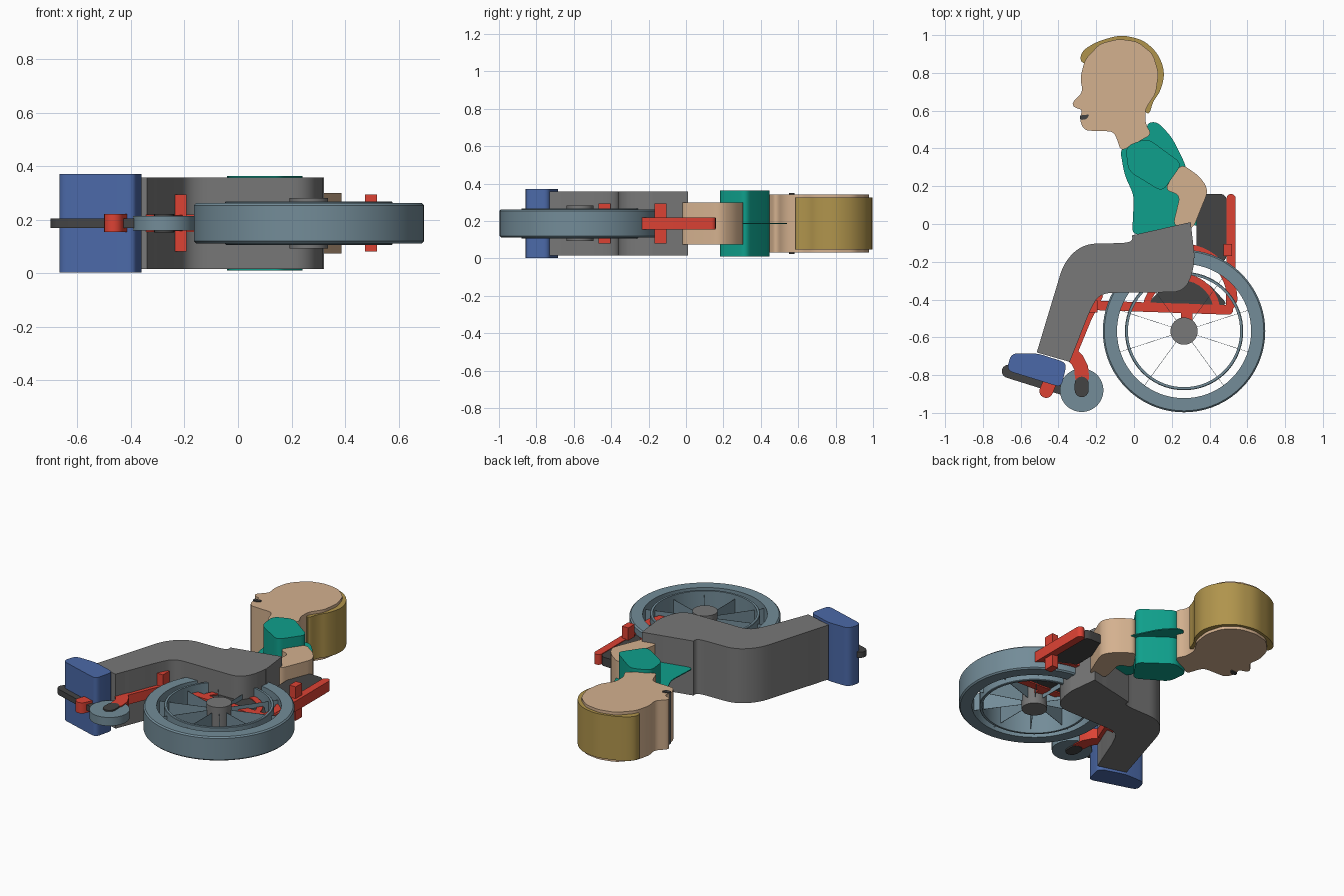
import bpy, bmesh, math
from mathutils import Vector, Matrix

default_cube = bpy.data.objects.get("Cube")
if default_cube:
    bpy.data.objects.remove(default_cube, do_unlink=True)

MID = 0.187  # height of the middle plane shared by all parts


def material(name, rgb):
    linear = [(c / 255 / 12.92) if c < 11 else ((c / 255 + 0.055) / 1.055) ** 2.4 for c in rgb]
    mat = bpy.data.materials.new(name)
    mat.use_nodes = True
    mat.diffuse_color = (*linear, 1)
    mat.node_tree.nodes["Principled BSDF"].inputs["Base Color"].default_value = (*linear, 1)
    return mat


skin = material("skin", (212, 177, 143))
teal = material("teal shirt", (15, 160, 140))
grey = material("grey trousers", (120, 120, 120))
dark = material("dark padding", (68, 68, 68))
red = material("red frame", (220, 66, 52))
steel = material("blue grey wheel", (115, 140, 152))
blonde = material("blonde hair", (176, 148, 76))
blue = material("blue shoe", (75, 105, 168))


def finish(name, bm, mat):
    bmesh.ops.recalc_face_normals(bm, faces=bm.faces)
    mesh = bpy.data.meshes.new(name)
    bm.to_mesh(mesh)
    bm.free()
    mesh.materials.append(mat)
    obj = bpy.data.objects.new(name, mesh)
    bpy.context.collection.objects.link(obj)
    bpy.ops.object.select_all(action="DESELECT")
    bpy.context.view_layer.objects.active = obj
    obj.select_set(True)
    bpy.ops.object.shade_smooth_by_angle(angle=math.radians(32))
    return obj


def smooth_outline(points, radius, steps=6):
    """Round each corner of an outline with a short quadratic curve."""
    pts = [Vector(p) for p in points]
    result = []
    for i, p in enumerate(pts):
        a, b = pts[i - 1], pts[(i + 1) % len(pts)]
        start = p + (a - p) * min(0.5, radius / (a - p).length)
        end = p + (b - p) * min(0.5, radius / (b - p).length)
        for k in range(steps + 1):
            t = k / steps
            result.append(start * (1 - t) ** 2 + p * 2 * t * (1 - t) + end * t ** 2)
    return result


def slab(name, points, depth, mat, radius=0.0):
    """Extrude an outline evenly to both sides of the middle plane."""
    outline = smooth_outline(points, radius) if radius else [Vector(p) for p in points]
    bm = bmesh.new()
    face = bm.faces.new([bm.verts.new((p.x, p.y, MID - depth / 2)) for p in outline])
    extruded = bmesh.ops.extrude_face_region(bm, geom=[face])
    moved = [v for v in extruded["geom"] if isinstance(v, bmesh.types.BMVert)]
    bmesh.ops.translate(bm, verts=moved, vec=(0, 0, depth))
    bmesh.ops.remove_doubles(bm, verts=bm.verts, dist=0.0001)
    return finish(name, bm, mat)


def bar(name, path, width, depth, mat, cap=8):
    """Flat bar that follows a path and has round ends."""
    pts = [Vector(p) for p in path]
    sides = []
    for i, p in enumerate(pts):
        d = (pts[min(i + 1, len(pts) - 1)] - pts[max(i - 1, 0)]).normalized()
        sides.append(Vector((-d.y, d.x)) * width / 2)
    outline = [p + s for p, s in zip(pts, sides)]
    for k in range(1, cap):
        outline.append(pts[-1] + Matrix.Rotation(-math.pi * k / cap, 2) @ sides[-1])
    outline += [p - s for p, s in reversed(list(zip(pts, sides)))]
    for k in range(1, cap):
        outline.append(pts[0] - Matrix.Rotation(-math.pi * k / cap, 2) @ sides[0])
    return slab(name, outline, depth, mat)


def arc(center, radius, start, end, steps=14):
    angles = [math.radians(start + (end - start) * k / steps) for k in range(steps + 1)]
    return [(center[0] + radius * math.cos(a), center[1] + radius * math.sin(a)) for a in angles]


def ring(name, center, inner, outer, depth, mat, bevel=0.008):
    """Lathed ring with softened rims."""
    h = depth / 2
    profile = [(inner, -h), (outer - bevel, -h), (outer, bevel - h),
               (outer, h - bevel), (outer - bevel, h), (inner, h)]
    bm = bmesh.new()
    verts = [bm.verts.new((center[0] + r, center[1], MID + z)) for r, z in profile]
    edges = [bm.edges.new((verts[i - 1], v)) for i, v in enumerate(verts)]
    bmesh.ops.spin(bm, geom=verts + edges, cent=(*center, MID), axis=(0, 0, 1),
                   angle=math.tau, steps=72)
    bmesh.ops.remove_doubles(bm, verts=bm.verts, dist=0.0001)
    return finish(name, bm, mat)


def disc(name, center, radius, depth, mat):
    return slab(name, arc(center, radius, 0, 352.5, 47), depth, mat)


# Main wheel with hand rim, hub and thin upright spoke blades
axle = (0.265, -0.567)
ring("main_wheel", axle, 0.355, 0.43, 0.15, steel)
ring("hand_rim", axle, 0.297, 0.313, 0.162, steel, 0.003)
disc("wheel_hub", axle, 0.072, 0.19, grey)
bm = bmesh.new()
for i in range(10):
    turn = Matrix.Translation((*axle, MID)) @ Matrix.Rotation(math.tau * (i + 0.5) / 10, 4, "Z")
    place = turn @ Matrix.Translation((0.2, 0, 0)) @ Matrix.Diagonal((0.32, 0.002, 0.11, 1))
    bmesh.ops.create_cube(bm, size=1, matrix=place)
finish("wheel_spokes", bm, steel)

# Small caster wheel and its fork
caster = (-0.277, -0.88)
disc("caster_wheel", caster, 0.115, 0.053, steel)
bar("caster_fork", [(-0.277, -0.845), (-0.277, -0.88)], 0.074, 0.07, dark)
bar("caster_stem", [(-0.34, -0.68), (-0.3, -0.72), (-0.28, -0.76), (-0.275, -0.81)], 0.075, 0.065, red)

# Chair frame
bar("seat_rail", [(-0.23, -0.43), (0.5, -0.455)], 0.05, 0.065, red)
bar("front_frame", [(-0.19, -0.38), (-0.25, -0.5), (-0.32, -0.67)], 0.05, 0.06, red)
bar("back_post", [(0.514, 0.135), (0.514, -0.2), (0.51, -0.43)], 0.048, 0.065, red)
bar("arm_guard", arc((0.25, -0.4), 0.27, 95, 0), 0.055, 0.06, red)
bar("inner_guard", arc((0.25, -0.47), 0.19, 170, 10), 0.035, 0.06, red)
bar("axle_mount", [(0.28, -0.45), (0.28, -0.52)], 0.06, 0.06, red)
slab("side_panel", [(0.06, -0.43), (0.15, -0.34), (0.27, -0.29), (0.39, -0.31), (0.5, -0.43)],
     0.05, dark, 0.04)
slab("backrest", [(0.33, 0.16), (0.49, 0.16), (0.49, -0.2), (0.33, -0.2)], 0.056, dark, 0.04)
for name, x, y in (("rear_peg", 0.497, -0.137), ("front_peg", -0.215, -0.437)):
    slab(name, [(x + sx * 0.022, y + sy * 0.032) for sx, sy in ((-1, -1), (1, -1), (1, 1), (-1, 1))],
         0.213, red)

# Footrest
bar("footrest", [(-0.665, -0.78), (-0.33, -0.885)], 0.07, 0.036, dark)
bar("footrest_bracket", [(-0.43, -0.8), (-0.465, -0.885)], 0.072, 0.067, red)

# Legs and shoes
slab("trousers", [(-0.01, -0.06), (0.3, 0.01), (0.324, -0.22), (0.27, -0.36), (-0.18, -0.365),
                  (-0.23, -0.45), (-0.34, -0.73), (-0.515, -0.68), (-0.37, -0.2), (-0.27, -0.105),
                  (-0.01, -0.1)], 0.342, grey, 0.001 + 0.07).name = "trousers"
slab("trouser_waist", [(-0.01, -0.06), (0.3, 0.01), (0.322, -0.18), (0, -0.2)], 0.342, grey)
slab("trouser_cuff", [(-0.515, -0.68), (-0.34, -0.73), (-0.29, -0.6), (-0.475, -0.55)], 0.342, grey)
slab("shoes", [(-0.675, -0.775), (-0.65, -0.685), (-0.51, -0.685), (-0.355, -0.735), (-0.385, -0.865)],
     0.367, blue, 0.035)

# Thin torso with a deep sleeve and a bent arm
slab("shirt_torso", [(-0.075, 0.4), (-0.05, 0.26), (0, 0.15), (-0.01, -0.06), (0.3, 0.01), (0.335, -0.02),
                     (0.33, 0.1), (0.27, 0.32), (0.2, 0.46), (0.12, 0.545), (0.06, 0.53), (0.09, 0.47)],
     0.006, teal, 0.04)
slab("shirt_sleeve", [(-0.045, 0.41), (0.07, 0.455), (0.255, 0.32), (0.15, 0.17), (-0.03, 0.28)],
     0.353, teal, 0.04)
slab("arm", [(0.25, 0.32), (0.35, 0.25), (0.395, 0.18), (0.31, -0.03), (0.205, -0.01), (0.245, 0.155),
             (0.16, 0.18)], 0.226, skin, 0.04)

# Head with neck, hair and mouth
slab("head", [(-0.07, 0.385), (0.095, 0.475), (0.06, 0.53), (0.06, 0.61), (0.115, 0.69), (0.13, 0.8),
              (0.1, 0.9), (0.02, 0.965), (-0.08, 0.98), (-0.18, 0.955), (-0.26, 0.87), (-0.285, 0.77),
              (-0.27, 0.7), (-0.33, 0.64), (-0.315, 0.615), (-0.27, 0.605), (-0.29, 0.56), (-0.265, 0.495),
              (-0.11, 0.49), (-0.09, 0.45)], 0.312, skin, 0.03)
slab("hair", [(-0.28, 0.84), (-0.285, 0.91), (-0.2, 0.965), (-0.07, 1.002), (0.05, 0.975), (0.13, 0.9),
              (0.165, 0.8), (0.14, 0.7), (0.1, 0.65), (0.08, 0.57), (0.04, 0.62), (0.05, 0.8),
              (-0.08, 0.92)], 0.276, blonde, 0.05)
slab("mouth", [(-0.288, 0.575), (-0.235, 0.58), (-0.25, 0.555), (-0.285, 0.55)], 0.326, dark, 0.012)
